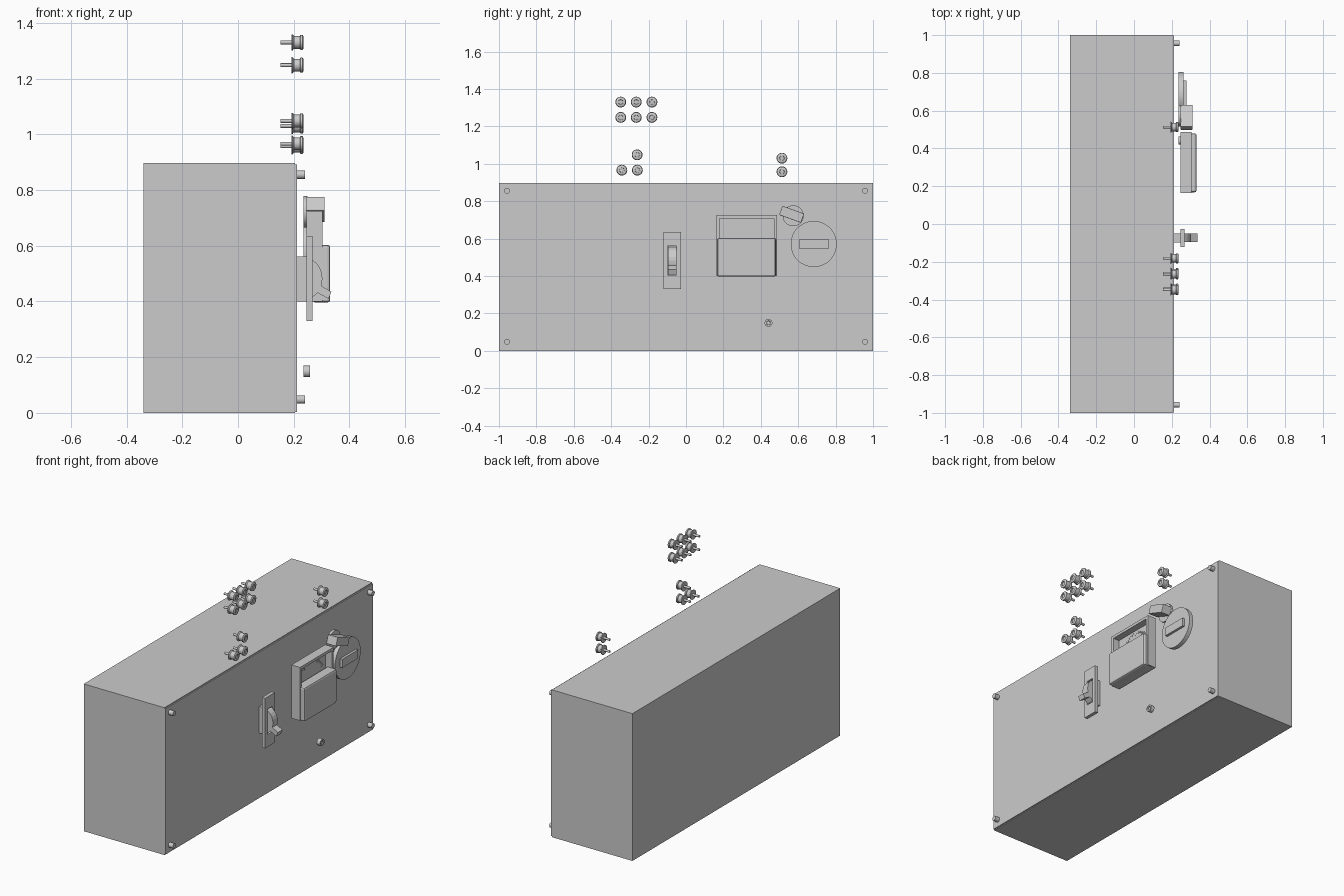
import bpy, bmesh, math
from mathutils import Matrix

if "Cube" in bpy.data.objects:
    bpy.data.objects.remove(bpy.data.objects["Cube"])


def finish(name, bm, bevel=0, segs=2, smooth=False):
    bmesh.ops.recalc_face_normals(bm, faces=bm.faces)
    me = bpy.data.meshes.new(name)
    bm.to_mesh(me)
    bm.free()
    ob = bpy.data.objects.new(name, me)
    bpy.context.collection.objects.link(ob)
    if bevel:
        m = ob.modifiers.new("bevel", 'BEVEL')
        m.width, m.segments = bevel, segs
    if smooth:
        bpy.ops.object.select_all(action='DESELECT')
        ob.select_set(True)
        bpy.context.view_layer.objects.active = ob
        bpy.ops.object.shade_smooth_by_angle(angle=math.radians(35))
    return ob


def add_box(bm, x, y, z):
    c = [(a[0] + a[1]) / 2 for a in (x, y, z)]
    s = [a[1] - a[0] for a in (x, y, z)]
    bmesh.ops.create_cube(bm, size=1, matrix=Matrix.Translation(c) @ Matrix.Diagonal((*s, 1)))


def box(name, x, y, z, bevel=0):
    bm = bmesh.new()
    add_box(bm, x, y, z)
    return finish(name, bm, bevel)


def lathe(name, profile, y, z, n=24):
    """Spin (x, radius) points round an axis parallel to x."""
    bm = bmesh.new()
    vs = [bm.verts.new((x, 0, r)) for x, r in profile]
    es = [bm.edges.new(p) for p in zip(vs, vs[1:])]
    bmesh.ops.spin(bm, geom=vs + es, cent=(0, 0, 0), axis=(1, 0, 0),
                   angle=math.tau, steps=n, use_duplicate=False)
    bmesh.ops.remove_doubles(bm, verts=bm.verts, dist=1e-5)
    ob = finish(name, bm, smooth=True)
    ob.location = (0, y, z)
    return ob


def disc(name, x0, x1, r, y, z, n=32):
    return lathe(name, [(x0, 0), (x0, r), (x1, r), (x1, 0)], y, z, n)


def prism(name, pts, y0, y1):
    """Extrude an (x, z) outline along y."""
    bm = bmesh.new()
    f = bm.faces.new([bm.verts.new((x, y0, z)) for x, z in pts])
    ext = bmesh.ops.extrude_face_region(bm, geom=[f])
    vs = [v for v in ext['geom'] if isinstance(v, bmesh.types.BMVert)]
    bmesh.ops.translate(bm, verts=vs, vec=(0, y1 - y0, 0))
    return finish(name, bm)


# Case and face panel
box("case", (-0.339, 0.204), (-1, 1), (0, 0.897))
box("face_panel", (0.204, 0.211), (-0.997, 0.997), (0.004, 0.892))

# Corner screws
for y in (-0.957, 0.957):
    for z in (0.048, 0.855):
        disc("corner_screw", 0.208, 0.241, 0.015, y, z, 20)

# Switch: housing, cover plate made of four bars, rocker with lever
box("switch_housing", (0.209, 0.25), (-0.097, -0.05), (0.4, 0.562))
bm = bmesh.new()
add_box(bm, (0.246, 0.267), (-0.121, -0.098), (0.33, 0.635))
add_box(bm, (0.246, 0.267), (-0.05, -0.027), (0.33, 0.635))
add_box(bm, (0.246, 0.267), (-0.098, -0.05), (0.33, 0.405))
add_box(bm, (0.246, 0.267), (-0.098, -0.05), (0.56, 0.635))
finish("switch_plate", bm)
arc = [(0.235 + 0.068 * math.cos(a), 0.482 + 0.076 * math.sin(a))
       for a in [math.radians(90 - 15 * i) for i in range(13)]]
prism("switch_rocker", arc, -0.096, -0.051)
prism("switch_lever", [(0.28, 0.468), (0.335, 0.435), (0.325, 0.409), (0.27, 0.44)],
      -0.096, -0.051)

# Meter: frame, scale plate, lower cover
bm = bmesh.new()
add_box(bm, (0.246, 0.304), (0.163, 0.179), (0.4, 0.725))
add_box(bm, (0.246, 0.304), (0.47, 0.486), (0.4, 0.725))
add_box(bm, (0.246, 0.304), (0.179, 0.47), (0.708, 0.725))
add_box(bm, (0.246, 0.304), (0.179, 0.47), (0.4, 0.416))
finish("meter_frame", bm)
box("meter_scale_plate", (0.25, 0.262), (0.175, 0.474), (0.41, 0.715))
box("meter_cover", (0.268, 0.331), (0.168, 0.48), (0.396, 0.603), 0.01)

# Scale ticks
bm = bmesh.new()
for i in range(21):
    a = math.radians(-62 + 6.2 * i)
    r = 0.02 if i % 5 == 0 else 0.012
    m = (Matrix.Translation((0.263, 0.325, 0.564)) @ Matrix.Rotation(-a, 4, 'X')
         @ Matrix.Translation((0, 0, 0.132 - r / 2)) @ Matrix.Diagonal((0.003, 0.003, r, 1)))
    bmesh.ops.create_cube(bm, size=1, matrix=m)
finish("meter_ticks", bm)

# Large dial with grip bar
disc("dial", 0.236, 0.262, 0.123, 0.683, 0.571, 48)
box("dial_grip", (0.258, 0.277), (0.608, 0.761), (0.545, 0.597))

# Small selector knob with turned pointer
disc("selector_base", 0.235, 0.25, 0.056, 0.573, 0.722)
pointer = box("selector_pointer", (0.245, 0.311), (-0.062, 0.062), (-0.026, 0.026), 0.003)
pointer.location = (0, 0.565, 0.73)
pointer.rotation_euler.x = math.radians(-20)

# Indicator lamp
lathe("indicator_lamp", [(0.236, 0), (0.236, 0.021), (0.259, 0.021), (0.259, 0.012),
                         (0.254, 0.01), (0.254, 0)], 0.441, 0.149)

# Binding posts floating above the case
post = [(0.153, 0), (0.153, 0.007), (0.194, 0.007), (0.192, 0.029), (0.196, 0.029),
        (0.201, 0.023), (0.222, 0.023), (0.224, 0.027), (0.232, 0.027), (0.235, 0.022),
        (0.235, 0.013), (0.23, 0.012), (0.23, 0)]
spots = [(y, z) for z in (1.33, 1.248) for y in (-0.349, -0.266, -0.182)]
spots += [(-0.261, 1.048), (-0.343, 0.966), (-0.26, 0.966), (0.513, 1.03), (0.513, 0.957)]
for y, z in spots:
    lathe("binding_post", post, y, z, 20)
